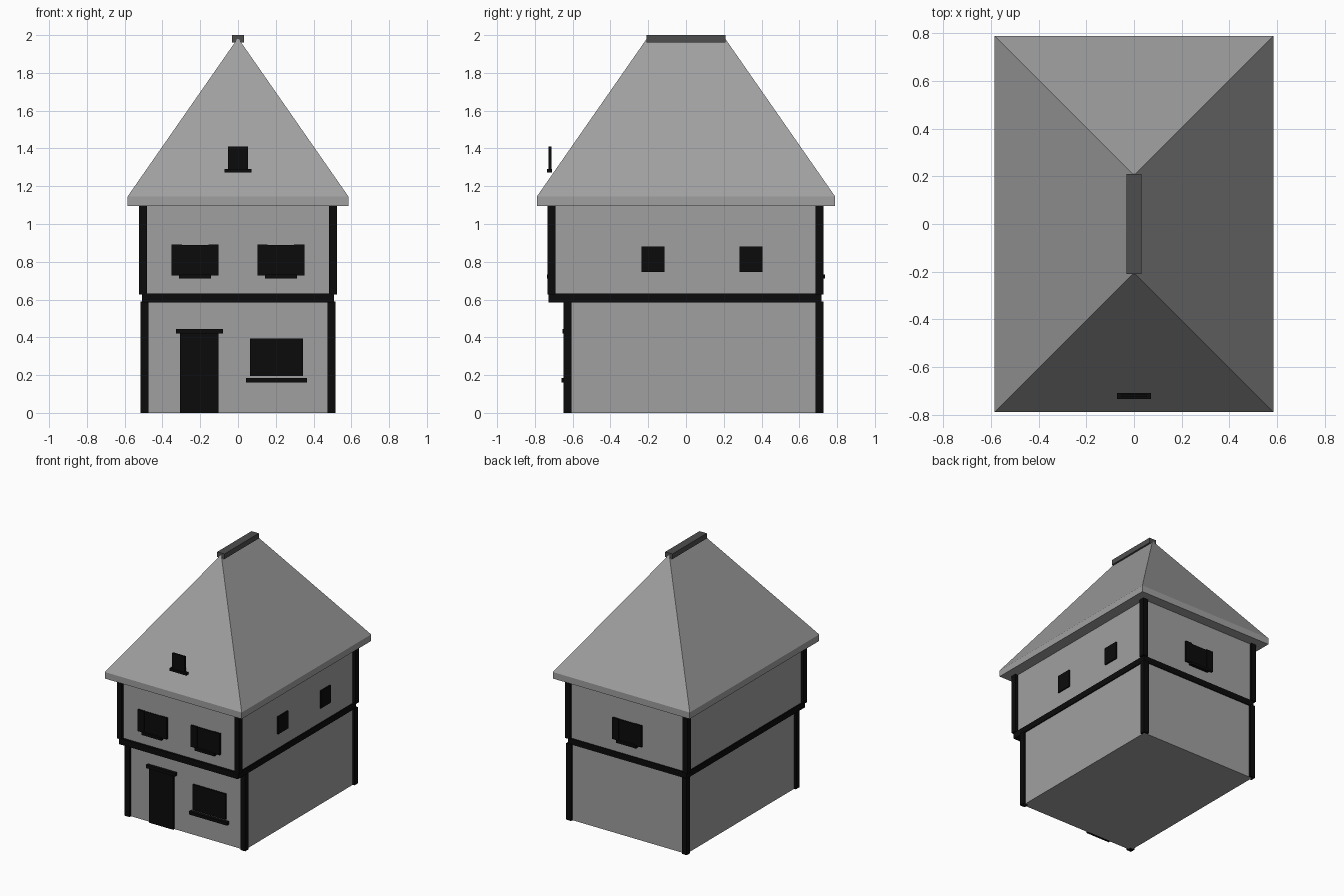
import bpy, bmesh

if "Cube" in bpy.data.objects:
    bpy.data.objects.remove(bpy.data.objects["Cube"])


def material(name, v):
    m = bpy.data.materials.new(name)
    m.diffuse_color = (v, v, v, 1)
    m.use_nodes = True
    m.node_tree.nodes["Principled BSDF"].inputs["Base Color"].default_value = m.diffuse_color
    return m


GREY = material("plaster_grey", 0.35)
RIDGE = material("ridge_dark_grey", 0.076)
BLACK = material("timber_black", 0.0033)


def finish(name, bm, mat):
    bmesh.ops.recalc_face_normals(bm, faces=bm.faces)
    me = bpy.data.meshes.new(name)
    bm.to_mesh(me)
    bm.free()
    me.materials.append(mat)
    ob = bpy.data.objects.new(name, me)
    bpy.context.collection.objects.link(ob)
    return ob


def box(name, x, y, z, mat=BLACK):
    """Box from (min, max) ranges on each axis."""
    bm = bmesh.new()
    bmesh.ops.create_cube(bm, size=1)
    for v in bm.verts:
        v.co = [r[0] if c < 0 else r[1] for c, r in zip(v.co, (x, y, z))]
    return finish(name, bm, mat)


# Storeys and the timber floor slab between them
box("ground_floor", (-.5, .5), (-.63, .71), (0, .59), GREY)
box("upper_floor", (-.5, .5), (-.71, .71), (.62, 1.10), GREY)
box("floor_beam", (-.508, .508), (-.727, .717), (.585, .632))

# Corner posts
for s, side in ((-1, "left"), (1, "right")):
    for part, yf, xc, z in (("lower", -.627, .494, (0, .59)),
                            ("upper", -.711, .502, (.628, 1.097))):
        for end, y in (("front", yf), ("back", .706)):
            box(f"{part}_{end}_{side}_post", (s * xc - .021, s * xc + .021),
                (y - .021, y + .021), z)

# Hipped roof with a thick eave
bm = bmesh.new()
eave = [(-.585, -.79), (.585, -.79), (.585, .79), (-.585, .79)]
lo = [bm.verts.new((x, y, 1.095)) for x, y in eave]
hi = [bm.verts.new((x, y, 1.145)) for x, y in eave]
a, b = (bm.verts.new((0, y, 1.985)) for y in (-.205, .205))
bm.faces.new(lo)
for i in range(4):
    j = (i + 1) % 4
    bm.faces.new((lo[i], lo[j], hi[j], hi[i]))
for f in ((hi[0], hi[1], a), (hi[1], hi[2], b, a), (hi[2], hi[3], b), (hi[3], hi[0], a, b)):
    bm.faces.new(f)
finish("roof", bm, GREY)
box("ridge_cap", (-.031, .031), (-.209, .209), (1.96, 2.0), RIDGE)

# Door and shop window
box("door", (-.307, -.102), (-.645, -.625), (0, .425))
box("door_lintel", (-.328, -.08), (-.654, -.625), (.42, .445))
box("ground_window", (.063, .344), (-.643, -.625), (.196, .393))
box("ground_window_sill", (.042, .365), (-.658, -.625), (.162, .186))


# Shuttered upper windows: two in front, one behind
def shuttered(name, cx, d):
    def yr(out):
        return tuple(sorted((d * .705, d * out)))
    box(name, (cx - .08, cx + .08), yr(.718), (.73, .89))
    box(name + "_sill", (cx - .085, cx + .085), yr(.735), (.712, .732))
    for s in (-1, 1):
        box(name + "_shutter", tuple(sorted((cx + s * .07, cx + s * .124))),
            yr(.725), (.727, .892))


shuttered("front_left_window", -.227, -1)
shuttered("front_right_window", .227, -1)
shuttered("back_window", 0, 1)

# Small windows on the right side
for y in (-.175, .345):
    box("side_window", (.49, .51), (y - .061, y + .061), (.745, .88))

# Attic window standing in front of the roof slope
box("attic_window", (-.053, .053), (-.727, -.713), (1.285, 1.41))
box("attic_window_sill", (-.072, .072), (-.735, -.71), (1.272, 1.29))
